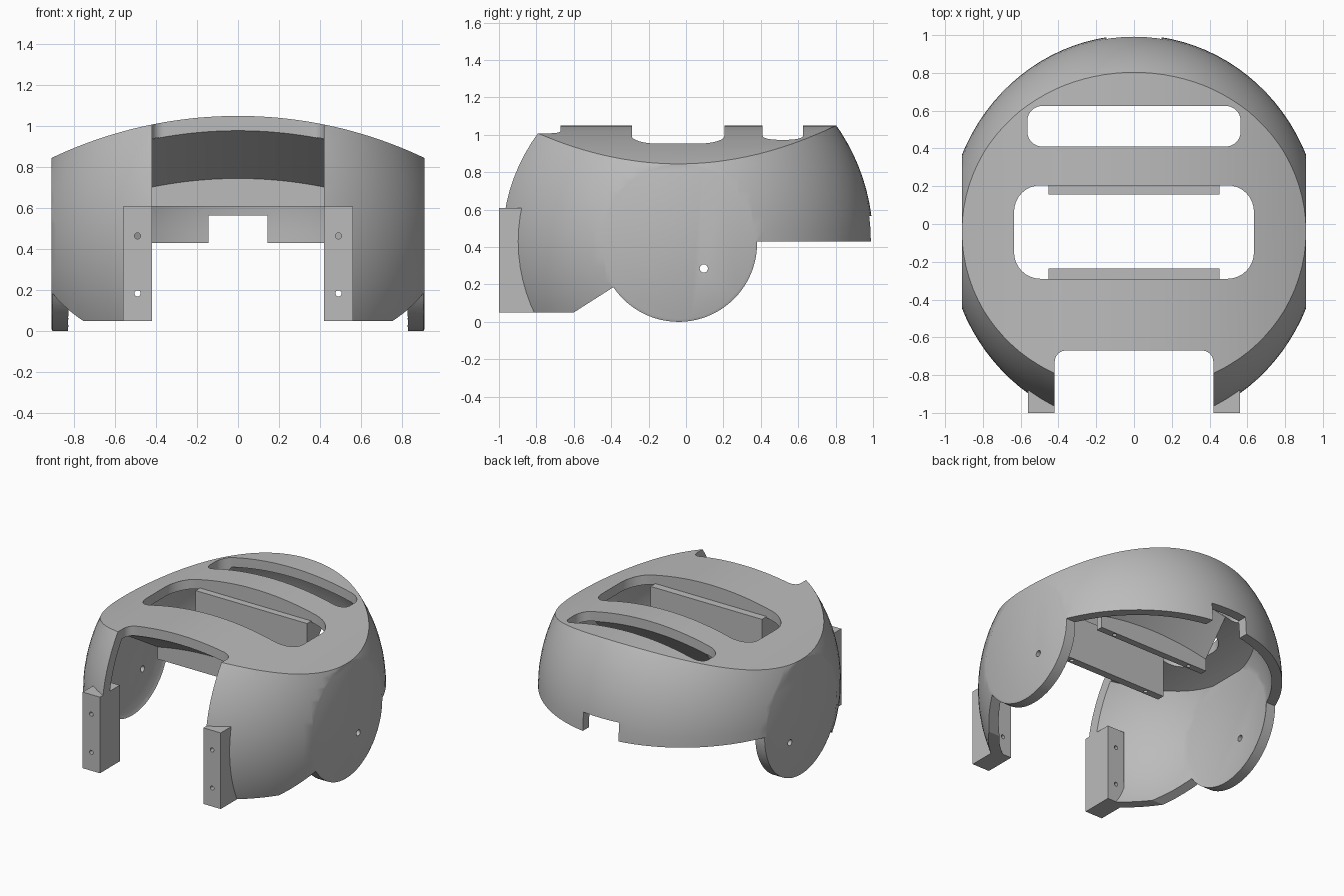
import bpy, bmesh, math
from mathutils import Matrix, Vector

cube = bpy.data.objects.get("Cube")
if cube:
    bpy.data.objects.remove(cube, do_unlink=True)

grey = bpy.data.materials.new("plain grey")
grey.use_nodes = True
GREY = (0.5, 0.5, 0.5, 1)
grey.diffuse_color = GREY
grey.node_tree.nodes["Principled BSDF"].inputs["Base Color"].default_value = GREY

MID_Y, MID_Z = -0.04, 0.43      # centre of the domed shell
CROWN_R, CROWN_Z = 2.12, 1.05   # arched top
WALL = 0.07


def make(name, bm):
    bmesh.ops.recalc_face_normals(bm, faces=bm.faces)
    mesh = bpy.data.meshes.new(name)
    bm.to_mesh(mesh)
    bm.free()
    mesh.materials.append(grey)
    ob = bpy.data.objects.new(name, mesh)
    bpy.context.collection.objects.link(ob)
    return ob


def prism(name, points, axis, lo, hi):
    """Extrude a 2D outline along an axis; outline uses the other two axes in order."""
    def place(a, b, c):
        return {"x": (c, a, b), "y": (a, c, b), "z": (a, b, c)}[axis]
    bm = bmesh.new()
    rings = [[bm.verts.new(place(a, b, c)) for a, b in points] for c in (lo, hi)]
    for ring in rings:
        bm.faces.new(ring)
    n = len(points)
    for i in range(n):
        j = (i + 1) % n
        bm.faces.new((rings[0][i], rings[0][j], rings[1][j], rings[1][i]))
    return make(name, bm)


def box(name, x0, x1, y0, y1, z0, z1):
    return prism(name, [(x0, y0), (x1, y0), (x1, y1), (x0, y1)], "z", z0, z1)


def arc(cx, cy, r, start, end, steps):
    return [(cx + r * math.cos(math.radians(start + (end - start) * i / steps)),
             cy + r * math.sin(math.radians(start + (end - start) * i / steps)))
            for i in range(steps + 1)]


def rounded(x, y0, y1, r):
    pts = []
    for cx, cy, a in ((x - r, y1 - r, 0), (r - x, y1 - r, 90),
                      (r - x, y0 + r, 180), (x - r, y0 + r, 270)):
        pts += arc(cx, cy, r, a, a + 90, 8)
    return pts


def rod(axis, a, b, r, lo, hi):
    return prism("hole_cutter", arc(a, b, r, 0, 345, 23), axis, lo, hi)


def boolean(ob, tool, operation="DIFFERENCE", keep=False):
    mod = ob.modifiers.new("cut", "BOOLEAN")
    mod.operation, mod.solver, mod.object = operation, "EXACT", tool
    dg = bpy.context.evaluated_depsgraph_get()
    mesh = bpy.data.meshes.new_from_object(ob.evaluated_get(dg))
    ob.modifiers.clear()
    ob.data = mesh
    if not keep:
        bpy.data.objects.remove(tool, do_unlink=True)


def crown(x):
    return CROWN_Z - CROWN_R + math.sqrt(CROWN_R ** 2 - x * x)


def dome(name, inset):
    """Ellipsoid with flat cheeks and an arched top."""
    bm = bmesh.new()
    bmesh.ops.create_uvsphere(bm, u_segments=96, v_segments=48, radius=1)
    size = Vector((0.99 - inset, 1.04 - inset, 1.06 - inset))
    bm.transform(Matrix.Translation((0, MID_Y, MID_Z)) @ Matrix.Diagonal(size).to_4x4())
    ob = make(name, bm)
    w = 0.91 - inset
    xs = [w * (i / 24 - 1) for i in range(49)]
    outline = [(x, crown(x) - inset) for x in xs] + [(w, -1), (-w, -1)]
    boolean(ob, prism("envelope", outline, "y", -2, 2), "INTERSECT")
    return ob


# Hollow shell
shell = dome("helmet_shell", 0)
boolean(shell, dome("hollow", WALL))

# Lower edge, leaving a round ear plate on each side
edge = [(2, 0.43), (0.38, 0.43)] + arc(MID_Y, 0.42, 0.42, 0, -146, 40)
edge += [(-0.6, 0.05), (-2, 0.05), (-2, -1.5), (2, -1.5)]
boolean(shell, prism("lower_cutter", edge, "x", -2, 2))

# Front opening, top slots, rear notch
boolean(shell, prism("front_cutter", rounded(0.42, -2, -0.67, 0.06), "z", -1, 2))
boolean(shell, prism("centre_slot", rounded(0.635, -0.29, 0.205, 0.14), "z", 0.5, 2))
boolean(shell, prism("rear_slot", rounded(0.565, 0.41, 0.625, 0.08), "z", 0.6, 2))
boolean(shell, box("rear_notch", -0.145, 0.145, 0.5, 2, 0, 0.565))
boolean(shell, rod("x", 0.095, 0.285, 0.022, -2, 2))

# Front mounting blocks with screw holes
blocks = []
for side, label in ((1, "left"), (-1, "right")):
    x0, x1 = sorted((side * 0.42, side * 0.56))
    block = box(label + "_mounting_block", x0, x1, -1, -0.77, 0.05, 0.608)
    for z in (0.185, 0.465):
        hole = rod("y", side * 0.49, z, 0.015, -1.2, -0.5)
        boolean(block, hole, keep=True)
        boolean(shell, hole)
    blocks.append(block)


def brace(name, y_bar, y_tip):
    """Sloped underside support that follows the arched top."""
    section = [(y_bar, -0.305), (y_bar, -0.03), (y_tip, -0.03), (y_tip, -WALL - 0.002)]
    bm = bmesh.new()
    rings = []
    for i in range(25):
        x = 0.45 * (i / 12 - 1)
        rings.append([bm.verts.new((x, y, crown(x) + dz)) for y, dz in section])
    for a, b in zip(rings, rings[1:]):
        for i in range(4):
            j = (i + 1) % 4
            bm.faces.new((a[i], a[j], b[j], b[i]))
    bm.faces.new(rings[0])
    bm.faces.new(rings[-1])
    return make(name, bm)


# Cross bars along the centre slot, with blind screw holes underneath
parts = [shell] + blocks
for label, y0, y1 in (("front", -0.29, -0.235), ("rear", 0.155, 0.205)):
    bar = box(label + "_cross_bar", -0.452, 0.452, y0, y1, 0.608, 0.94)
    for x in (-0.32, 0.32):
        boolean(bar, rod("z", x, (y0 + y1) / 2, 0.014, 0.5, 0.7))
    parts.append(bar)
parts.append(brace("front_brace", -0.29, -0.668))
parts.append(brace("rear_brace", 0.205, 0.409))

# Smooth curved faces, crisp edges
bpy.ops.object.select_all(action="DESELECT")
for ob in parts:
    ob.select_set(True)
bpy.context.view_layer.objects.active = shell
bpy.ops.object.shade_smooth_by_angle(angle=math.radians(25))
